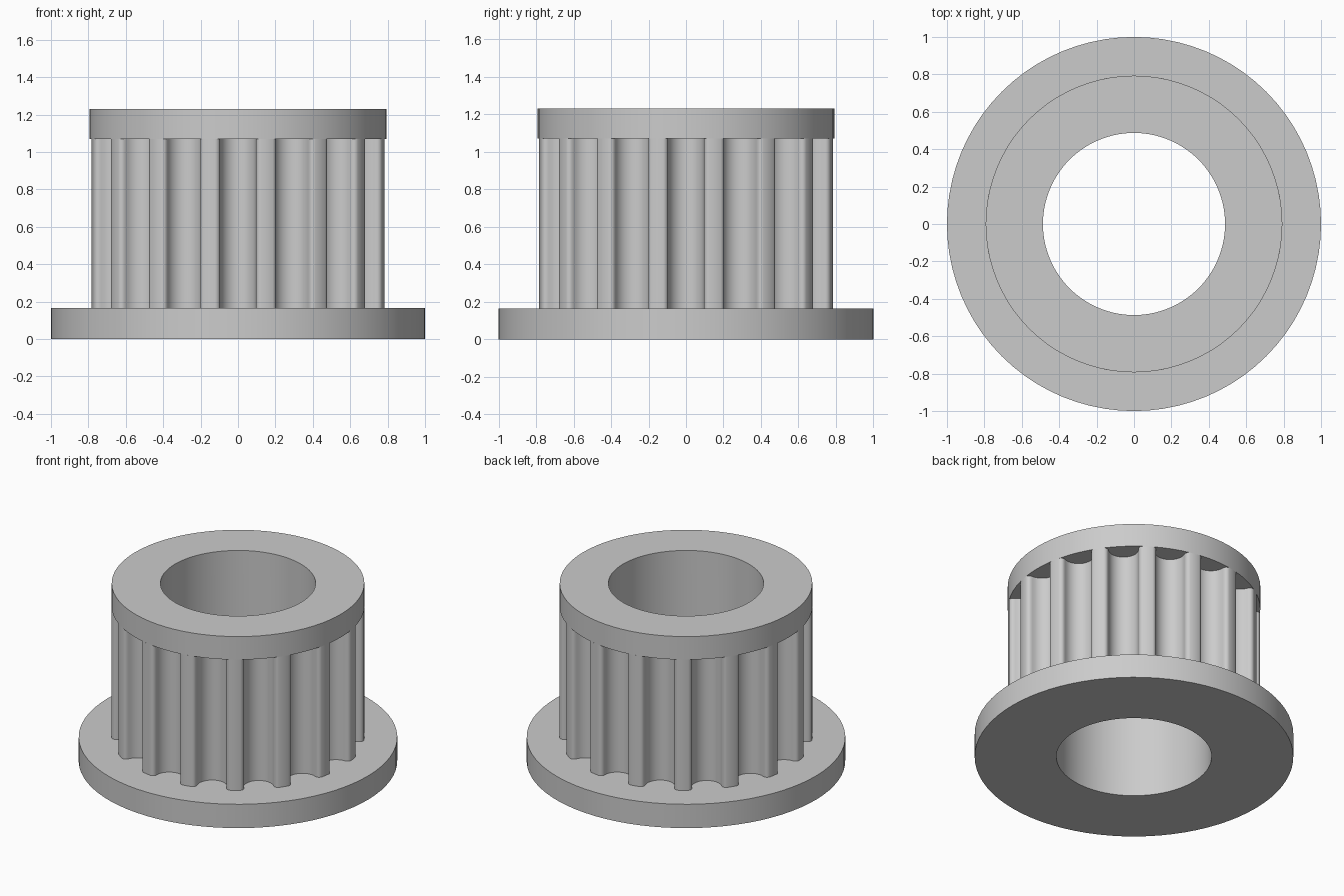
import bpy
import bmesh
from math import sin, cos, pi, tau, atan2, sqrt, radians

if "Cube" in bpy.data.objects:
    bpy.data.objects.remove(bpy.data.objects["Cube"], do_unlink=True)

TEETH = 16
SEGMENTS = 80
BORE = 0.487
BODY_R = 0.793

grey = bpy.data.materials.new("plain grey")
grey.use_nodes = True
colour = (0.6, 0.6, 0.6, 1)
grey.diffuse_color = colour
grey.node_tree.nodes["Principled BSDF"].inputs["Base Color"].default_value = colour


def circle(radius):
    return [(radius * cos(tau * i / SEGMENTS), radius * sin(tau * i / SEGMENTS))
            for i in range(SEGMENTS)]


def bored_part(name, outline, z0, z1):
    """Extrude a closed outline between two heights with a round bore through it."""
    bm = bmesh.new()
    angles = [atan2(y, x) for x, y in outline]
    bore = [(BORE * cos(a), BORE * sin(a)) for a in angles]
    # Loops run bottom outside, top outside, top bore, bottom bore
    loops = [[bm.verts.new((x, y, z)) for x, y in pts]
             for pts, z in ((outline, z0), (outline, z1), (bore, z1), (bore, z0))]
    n = len(outline)
    for k in range(4):
        a, b = loops[k], loops[(k + 1) % 4]
        for i in range(n):
            j = (i + 1) % n
            bm.faces.new((a[i], a[j], b[j], b[i]))
    bmesh.ops.recalc_face_normals(bm, faces=bm.faces)
    mesh = bpy.data.meshes.new(name)
    bm.to_mesh(mesh)
    bm.free()
    mesh.materials.append(grey)
    obj = bpy.data.objects.new(name, mesh)
    bpy.context.collection.objects.link(obj)
    bpy.ops.object.select_all(action='DESELECT')
    obj.select_set(True)
    bpy.context.view_layer.objects.active = obj
    bpy.ops.object.shade_smooth_by_angle(angle=radians(30))
    return obj


def toothed_outline():
    """Round-bottomed belt grooves with small rounded tooth tips."""
    half, tip, depth = 0.123, 0.028, 0.126
    r = half - tip
    chord = sqrt(BODY_R ** 2 - half ** 2)
    # Groove in local coordinates: (sideways, radius)
    groove = []
    for i in range(4):
        a = pi / 2 * i / 4
        groove.append((-half + tip * sin(a), chord - tip * (1 - cos(a))))
    for i in range(17):
        a = pi * i / 16
        groove.append((-r * cos(a), chord - depth + r - r * sin(a)))
    groove += [(-s, d) for s, d in reversed(groove[:4])]
    # Middle of the tooth land
    groove.append((BODY_R * sin(pi / TEETH), BODY_R * cos(pi / TEETH)))
    points = []
    for t in range(TEETH):
        c, s = cos(tau * t / TEETH), sin(tau * t / TEETH)
        points += [(d * c - w * s, d * s + w * c) for w, d in groove]
    return points


bored_part("base_flange", circle(1.0), 0, 0.165)
bored_part("toothed_body", toothed_outline(), 0.165, 1.07)
bored_part("top_flange", circle(BODY_R), 1.07, 1.23)
